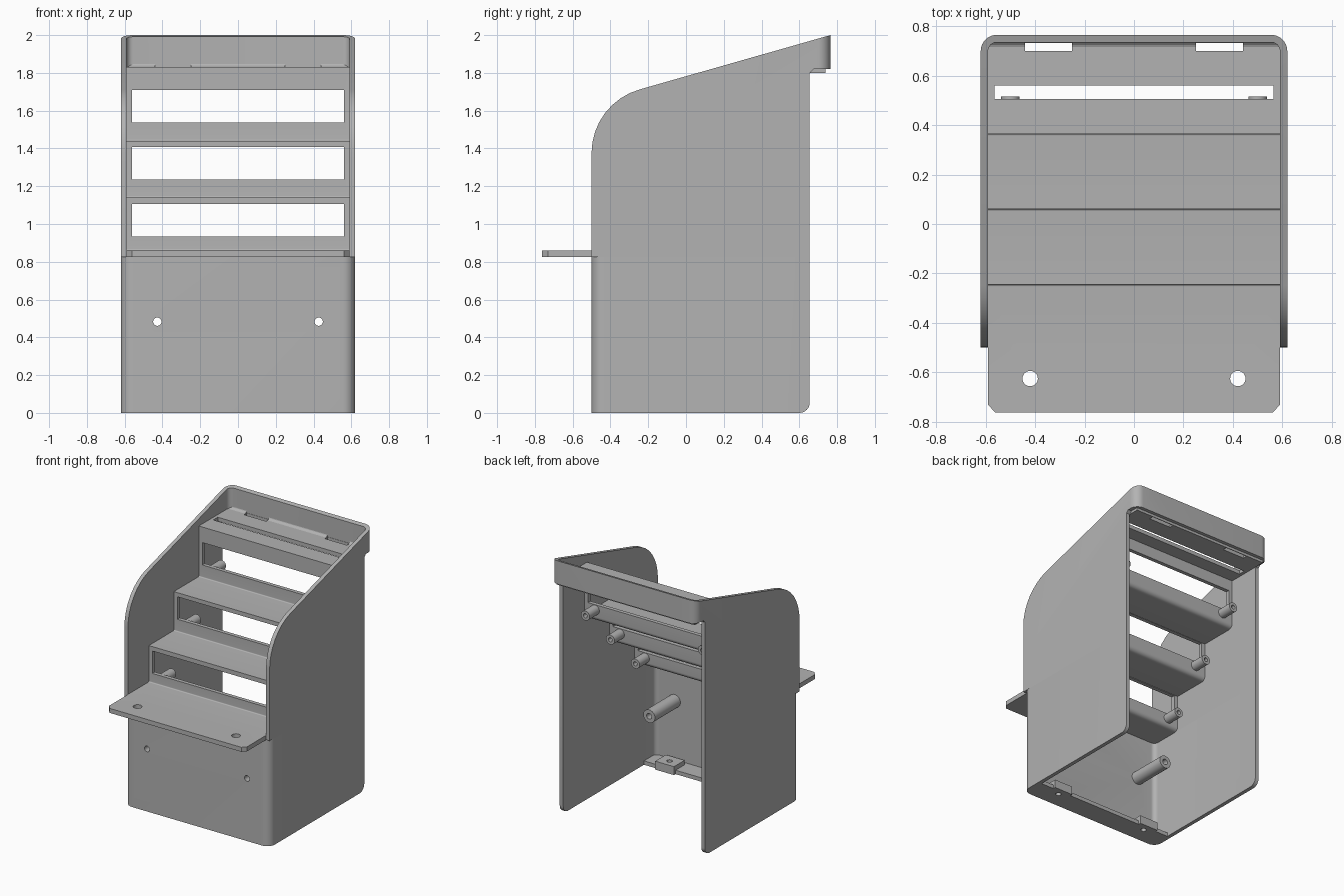
import bpy, bmesh, math
from mathutils import Vector, Matrix

if "Cube" in bpy.data.objects:
    bpy.data.objects.remove(bpy.data.objects["Cube"], do_unlink=True)

grey = bpy.data.materials.new("plain_grey")
grey.use_nodes = True
COLOUR = (0.45, 0.45, 0.45, 1)
grey.diffuse_color = COLOUR
grey.node_tree.nodes["Principled BSDF"].inputs["Base Color"].default_value = COLOUR


def outline(points, steps=8):
    """Polygon whose corners (u, v, radius) are rounded."""
    result = []
    for i, p in enumerate(points):
        c = Vector(p[:2])
        if len(p) < 3:
            result.append(c)
            continue
        a = (Vector(points[i - 1][:2]) - c).normalized()
        b = (Vector(points[(i + 1) % len(points)][:2]) - c).normalized()
        half = a.angle(b) / 2
        centre = c + (a + b).normalized() * p[2] / math.sin(half)
        start = c + a * p[2] / math.tan(half) - centre
        end = c + b * p[2] / math.tan(half) - centre
        turn = math.atan2(start.x * end.y - start.y * end.x, start.dot(end))
        for k in range(steps + 1):
            result.append(centre + Matrix.Rotation(turn * k / steps, 2) @ start)
    return result


def prism(name, points, axis, lo, hi):
    """Extrude a rounded outline along an axis."""
    place = {"x": lambda u, v: (lo, u, v),
             "y": lambda u, v: (u, lo, v),
             "z": lambda u, v: (u, v, lo)}[axis]
    bm = bmesh.new()
    face = bm.faces.new([bm.verts.new(place(*p)) for p in outline(points)])
    out = bmesh.ops.extrude_face_region(bm, geom=[face])
    shift = Vector([(hi - lo) * (axis == n) for n in "xyz"])
    bmesh.ops.translate(bm, vec=shift, verts=[g for g in out["geom"] if isinstance(g, bmesh.types.BMVert)])
    bmesh.ops.recalc_face_normals(bm, faces=bm.faces)
    mesh = bpy.data.meshes.new(name)
    bm.to_mesh(mesh)
    bm.free()
    mesh.materials.append(grey)
    obj = bpy.data.objects.new(name, mesh)
    bpy.context.collection.objects.link(obj)
    return obj


def box(name, x0, x1, y0, y1, z0, z1):
    return prism(name, [(x0, y0), (x1, y0), (x1, y1), (x0, y1)], "z", z0, z1)


def rod(name, axis, u, v, r, lo, hi):
    corners = [(u - r, v - r), (u + r, v - r), (u + r, v + r), (u - r, v + r)]
    return prism(name, [(a, b, r * 0.999) for a, b in corners], axis, lo, hi)


def combine(obj, tool, operation="DIFFERENCE"):
    """Apply a boolean and discard the tool."""
    mod = obj.modifiers.new("boolean", "BOOLEAN")
    mod.operation, mod.object, mod.solver = operation, tool, "EXACT"
    bpy.context.view_layer.objects.active = obj
    bpy.ops.object.modifier_apply(modifier=mod.name)
    bpy.data.objects.remove(tool, do_unlink=True)


def smooth(obj):
    bpy.ops.object.select_all(action="DESELECT")
    obj.select_set(True)
    bpy.context.view_layer.objects.active = obj
    bpy.ops.object.shade_smooth_by_angle(angle=math.radians(30))


W, INNER = 0.62, 0.59
FRONT, BACK, SHELF_Z = -0.5, 0.765, 0.825

# Side silhouette shared by the two shell halves
SIDE = [(FRONT, 0), (FRONT, 1.64, 0.35), (BACK, 2.0), (BACK, 1.82),
        (0.675, 1.82), (0.655, 1.80), (0.655, 0, 0.055)]


def u_shape(name, closed_y, open_y, z0, z1):
    """Walls on both sides joined by a rounded panel at closed_y."""
    t = math.copysign(0.03, open_y - closed_y)
    pts = [(-W, open_y), (-W, closed_y, 0.065), (W, closed_y, 0.065), (W, open_y),
           (INNER, open_y), (INNER, closed_y + t, 0.035),
           (-INNER, closed_y + t, 0.035), (-INNER, open_y)]
    obj = prism(name, pts, "z", z0, z1)
    combine(obj, prism("silhouette", SIDE, "x", -1, 1), "INTERSECT")
    return obj


lower = u_shape("lower_shell", FRONT, 0.7, 0, SHELF_Z)
upper = u_shape("side_walls_and_back_rail", BACK, FRONT, SHELF_Z, 2.1)

# Stepped panel: shelf, three risers and treads
STEPS = [(-0.762, 0.86), (-0.245, 0.86, 0.008), (-0.245, 1.14), (0.06, 1.14, 0.008),
         (0.06, 1.44), (0.365, 1.44, 0.008), (0.365, 1.83), (0.738, 1.83),
         (0.738, 1.80), (0.395, 1.80), (0.395, 1.41, 0.035), (0.09, 1.41),
         (0.09, 1.11, 0.035), (-0.215, 1.11), (-0.215, SHELF_Z, 0.035), (-0.762, SHELF_Z)]
steps = prism("stepped_panel", STEPS, "x", -INNER, INNER)
for i in range(3):
    y, z = -0.245 + 0.305 * i, 0.933 + 0.302 * i
    combine(steps, box("window_cutter", -0.56, 0.56, y - 0.02, y + 0.05, z, z + 0.173))
combine(steps, box("slot_cutter", -0.565, 0.565, 0.505, 0.56, 1.7, 1.9))

# Mirrored openings and fittings
for s in (-1, 1):
    lo, hi = sorted((s * 0.25, s * 0.44))
    combine(steps, box("rear_slot_cutter", lo, hi, 0.70, 0.733, 1.7, 1.9))
    corner = [(s * 0.555, -0.77), (s * 0.6, -0.77), (s * 0.6, -0.72)]
    combine(steps, prism("corner_cutter", corner, "z", 0.7, 1))
    combine(steps, rod("shelf_hole_cutter", "z", s * 0.42, -0.625, 0.031, 0.7, 1))
    combine(lower, rod("front_hole_cutter", "y", s * 0.427, 0.483, 0.022, -0.6, -0.4))
    side = "left" if s > 0 else "right"

    post = rod(side + "_front_post", "y", s * 0.427, 0.483, 0.05, -0.47, -0.16)
    combine(post, rod("bore", "y", s * 0.427, 0.483, 0.022, -0.6, 0))
    smooth(post)
    for i in range(3):
        y, z = -0.22 + 0.305 * i, 0.893 + 0.302 * i
        boss = rod(f"{side}_riser_boss_{i + 1}", "y", s * 0.5, z, 0.037, y, y + 0.125)
        combine(boss, rod("bore", "y", s * 0.5, z, 0.016, y + 0.04, y + 0.2))
        smooth(boss)

# Floor lip with raised screw pads
lip = box("floor_lip", -INNER, INNER, -0.47, -0.33, 0, 0.03)
for s in (-1, 1):
    combine(lip, box("pad", s * 0.4 - 0.08, s * 0.4 + 0.08, -0.44, -0.31, 0, 0.065), "UNION")
    combine(lip, rod("pad_hole", "z", s * 0.4, -0.37, 0.02, -0.1, 0.2))

# Fillet strips where the top tread meets the back rail
for i, (a, b) in enumerate([(-0.59, -0.44), (-0.25, 0.25), (0.44, 0.59)]):
    strip = [(0.738, 1.828), (0.738, 1.853), (0.733, 1.841), (0.724, 1.833), (0.712, 1.828)]
    prism(f"rail_fillet_{i + 1}", strip, "x", a, b)

for obj in (lower, upper, steps, lip):
    smooth(obj)
